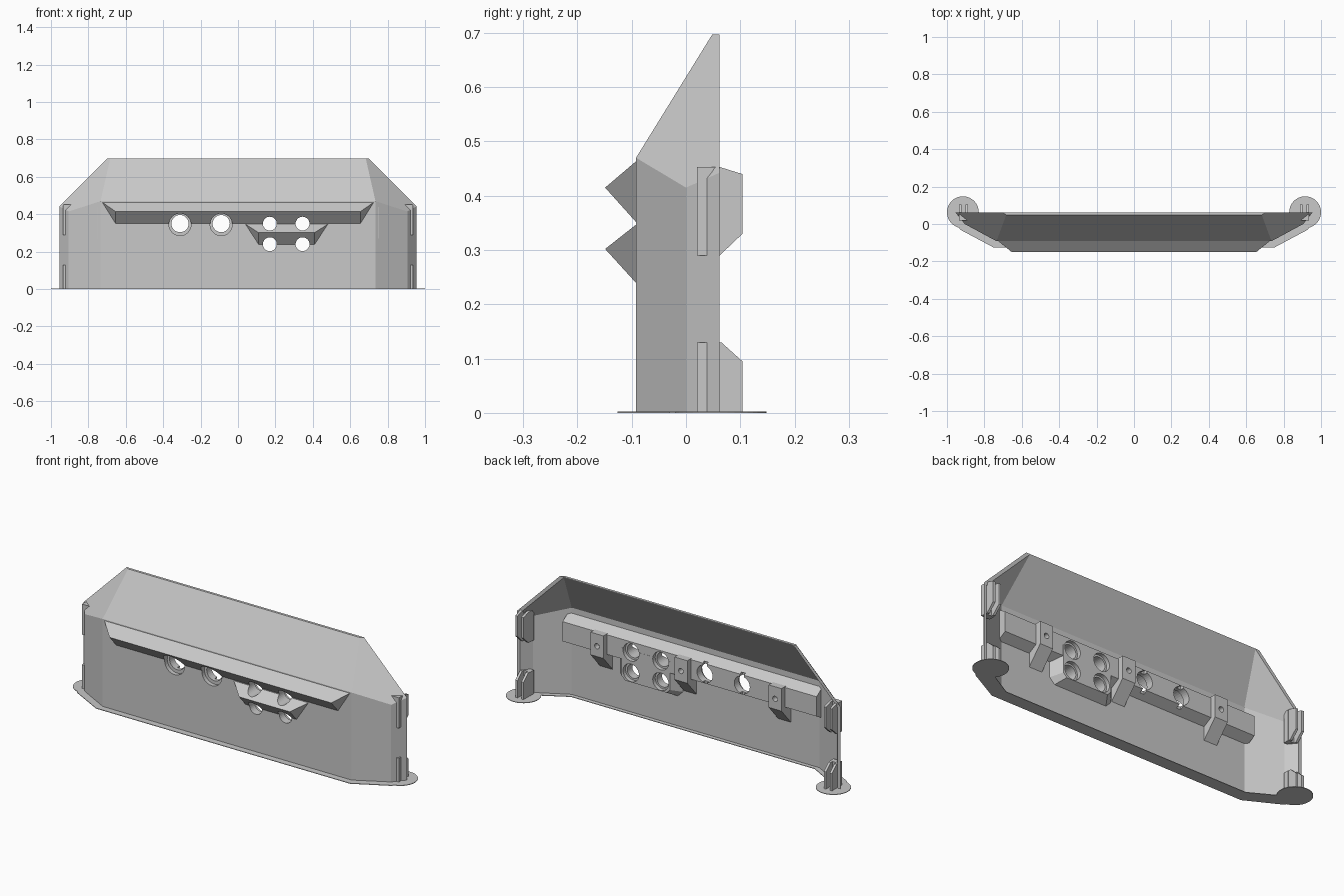
import bpy, bmesh, math
from mathutils import Vector, Matrix

old = bpy.data.objects.get("Cube")
if old:
    bpy.data.objects.remove(old, do_unlink=True)

grey = bpy.data.materials.new("light_grey")
grey.use_nodes = True
grey.diffuse_color = (0.58, 0.58, 0.58, 1)
grey.node_tree.nodes["Principled BSDF"].inputs["Base Color"].default_value = grey.diffuse_color


def finish(name, bm):
    bmesh.ops.recalc_face_normals(bm, faces=bm.faces[:])
    mesh = bpy.data.meshes.new(name)
    bm.to_mesh(mesh)
    bm.free()
    mesh.materials.append(grey)
    ob = bpy.data.objects.new(name, mesh)
    bpy.context.collection.objects.link(ob)
    return ob


def loft(name, first, last):
    """Solid between two matching outlines."""
    bm = bmesh.new()
    a = [bm.verts.new(p) for p in first]
    b = [bm.verts.new(p) for p in last]
    bm.faces.new(a)
    bm.faces.new(b)
    for i in range(len(a)):
        j = (i + 1) % len(a)
        bm.faces.new((a[i], a[j], b[j], b[i]))
    return finish(name, bm)


def side_profile(name, x0, x1, pts):
    """Outline in (y, z) extruded along x."""
    return loft(name, [(x0, y, z) for y, z in pts], [(x1, y, z) for y, z in pts])


def cylinder(name, x, z, r, y0, y1):
    bm = bmesh.new()
    m = Matrix.Translation((x, (y0 + y1) / 2, z)) @ Matrix.Rotation(math.pi / 2, 4, 'X')
    bmesh.ops.create_cone(bm, cap_ends=True, segments=32, radius1=r, radius2=r,
                          depth=y1 - y0, matrix=m)
    return finish(name, bm)


def cut(target, cutters):
    for c in cutters:
        mod = target.modifiers.new("cut", 'BOOLEAN')
        mod.operation = 'DIFFERENCE'
        mod.solver = 'EXACT'
        mod.object = c
        bpy.ops.object.select_all(action='DESELECT')
        bpy.context.view_layer.objects.active = target
        target.select_set(True)
        bpy.ops.object.modifier_apply(modifier=mod.name)


def discard(cutters):
    for c in cutters:
        bpy.data.objects.remove(c, do_unlink=True)


# Shell: a block trimmed by planes, hollowed by an inset copy
FRONT, BACK, TOP = -0.092, 0.062, 0.697


def shell_block(name, inset, back, bottom, top):
    bm = bmesh.new()
    size = Vector((2.4, back + 0.3, top - bottom))
    m = Matrix.Translation((0, (back - 0.3) / 2, (top + bottom) / 2)) @ Matrix.Diagonal((*size, 1))
    bmesh.ops.create_cube(bm, size=1, matrix=m)
    planes = [((0, FRONT, 0), (0, -1, 0)), ((0, FRONT, 0.47), (0, -0.225, 0.139))]
    for s in (1, -1):
        planes += [((s * 0.905, 0, 0), (s * 0.092, -0.17, 0)),
                   ((s * 0.905, 0, 0), (s * 0.062, -0.05, 0)),
                   ((s * 0.735, FRONT, 0.47), (s * 0.8, -1, 0.8))]
    for point, normal in planes:
        n = Vector(normal).normalized()
        res = bmesh.ops.bisect_plane(bm, geom=bm.verts[:] + bm.edges[:] + bm.faces[:],
                                     plane_co=Vector(point) - n * inset, plane_no=n,
                                     clear_outer=True)
        edges = [e for e in res["geom_cut"] if isinstance(e, bmesh.types.BMEdge)]
        if edges:
            bmesh.ops.edgeloop_fill(bm, edges=edges)
    return finish(name, bm)


shell = shell_block("shell", 0, BACK, 0, TOP)
hollow = shell_block("hollow", 0.013, 0.2, -0.1, 0.9)
cut(shell, [hollow])
discard([hollow])


# Front hoods: wedges whose ends taper
def hood(name, x0, x1, z_top, z_ridge, z_low):
    t = 0.075
    bk = FRONT + 0.004

    def end(x, s):
        return [(x, bk, z_top), (x + s * t, -0.149, z_ridge), (x + s * t, bk, z_low)]
    return loft(name, end(x0, 1), end(x1, -1))


upper_hood = hood("upper_hood", -0.73, 0.73, 0.467, 0.415, 0.347)
lower_hood = hood("lower_hood", 0.035, 0.485, 0.35, 0.302, 0.235)

# Inner beam and socket plate behind the holes
inner = FRONT + 0.008
beam = side_profile("inner_beam", -0.75, 0.75,
                    [(inner, 0.44), (-0.03, 0.405), (-0.03, 0.3), (inner, 0.27)])
plate = loft("socket_plate",
             [(0.07, inner, 0.36), (0.07, inner, 0.19), (0.1, inner, 0.16),
              (0.415, inner, 0.16), (0.445, inner, 0.19), (0.445, inner, 0.36)],
             [(0.115, -0.029, 0.36), (0.115, -0.029, 0.21), (0.135, -0.029, 0.19),
              (0.38, -0.029, 0.19), (0.4, -0.029, 0.21), (0.4, -0.029, 0.36)])

# Holes through everything
cutters = []
for x in (-0.31, -0.09):
    cutters += [cylinder("wide_bore", x, 0.345, 0.059, -0.25, -0.07),
                cylinder("wide_hole", x, 0.35, 0.046, -0.24, 0.1),
                side_profile("key_slot", x - 0.012, x + 0.012,
                             [(-0.05, 0.285), (0.1, 0.285), (0.1, 0.412), (-0.05, 0.412)])]
for x in (0.17, 0.345):
    for z in (0.35, 0.24):
        cutters += [cylinder("small_hole", x, z, 0.037, -0.25, 0.1),
                    cylinder("small_bore", x, z, 0.047, -0.05, 0.1)]
for part in (shell, upper_hood, lower_hood, beam, plate):
    cut(part, cutters)
discard(cutters)

# Screw blocks with tapered undersides
for i, x in enumerate((-0.526, 0.03, 0.526)):
    block = side_profile(f"screw_block_{i + 1}", x - 0.038, x + 0.038,
                         [(inner, 0.41), (0, 0.41), (0, 0.29), (inner, 0.195)])
    bore = cylinder("screw_bore", x, 0.345, 0.014, -0.04, 0.05)
    cut(block, [bore])
    discard([bore])

# Edge clips: paired prongs joined by a web, low and high on each side
clips = {"lower_clip": [(0.02, 0.003), (0.104, 0.003), (0.104, 0.095), (0.065, 0.13), (0.02, 0.13)],
         "upper_clip": [(0.02, 0.29), (0.062, 0.29), (0.104, 0.33), (0.104, 0.44), (0.062, 0.453), (0.02, 0.453)]}
for s, side in ((1, "left"), (-1, "right")):
    for label, pts in clips.items():
        for x, prong in ((0.887, "inner"), (0.922, "outer")):
            side_profile(f"{side}_{label}_{prong}_prong", s * x, s * (x + 0.013), pts)
        low, high = pts[0][1], pts[-1][1]
        side_profile(f"{side}_{label}_web", s * 0.885, s * 0.936,
                     [(0.02, low), (0.05, low), (0.05, high), (0.02, high)])

# Thin brim under the walls, with round pads at the ends
half = [(0.75, -0.126), (0.93, -0.03), (0.97, 0.05)]
back_half = [(0.86, 0.05), (0.85, 0.015), (0.72, -0.058)]
outline = half + back_half + [(-x, y) for x, y in reversed(half + back_half)]
loft("brim", [(x, y, 0) for x, y in outline], [(x, y, 0.003) for x, y in outline])
for s, side in ((1, "left"), (-1, "right")):
    bm = bmesh.new()
    bmesh.ops.create_cone(bm, cap_ends=True, segments=40, radius1=0.085, radius2=0.085,
                          depth=0.003, matrix=Matrix.Translation((s * 0.915, 0.063, 0.0015)))
    finish(f"{side}_pad", bm)
